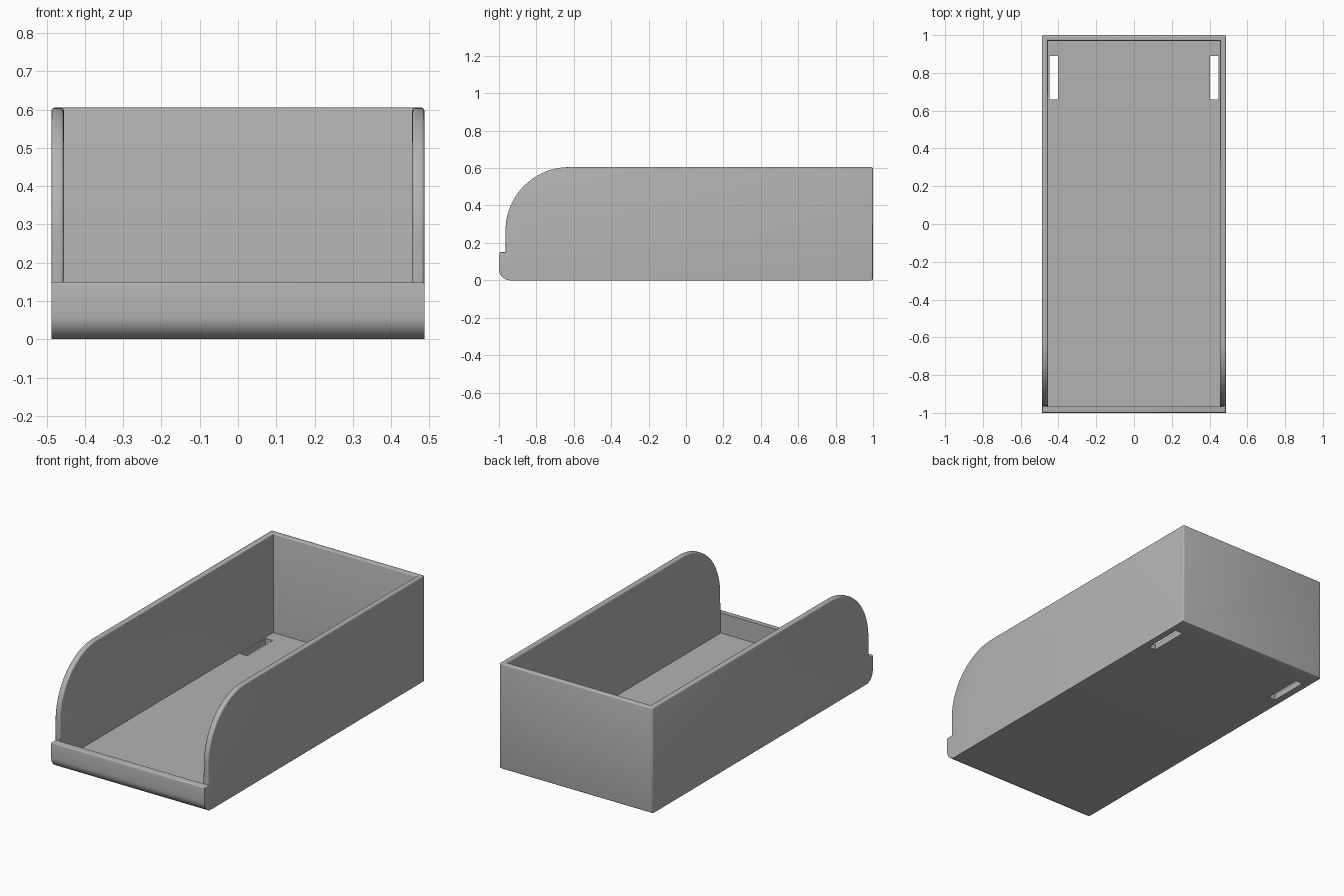
import bpy, bmesh
from math import sin, cos, pi

if "Cube" in bpy.data.objects:
    bpy.data.objects.remove(bpy.data.objects["Cube"])

HALF_W, INNER_W = 0.487, 0.455
WALL_FRONT, LIP_TOP, TOP, FLOOR = -0.965, 0.15, 0.605, 0.035

grey = bpy.data.materials.new("plain_grey")
grey.use_nodes = True
grey.diffuse_color = (0.45, 0.45, 0.45, 1)
grey.node_tree.nodes["Principled BSDF"].inputs["Base Color"].default_value = grey.diffuse_color


def arc(cy, cz, r, start, end, steps):
    angles = [start + (end - start) * i / steps for i in range(steps + 1)]
    return [(cy + r * cos(a), cz + r * sin(a)) for a in angles]


def extrude_profile(name, points, x0, x1):
    """Solid made by sweeping a (y, z) outline along x."""
    bm = bmesh.new()
    face = bm.faces.new([bm.verts.new((x0, y, z)) for y, z in points])
    result = bmesh.ops.extrude_face_region(bm, geom=[face])
    moved = [v for v in result["geom"] if isinstance(v, bmesh.types.BMVert)]
    bmesh.ops.translate(bm, verts=moved, vec=(x1 - x0, 0, 0))
    bmesh.ops.recalc_face_normals(bm, faces=bm.faces)
    mesh = bpy.data.meshes.new(name)
    bm.to_mesh(mesh)
    bm.free()
    obj = bpy.data.objects.new(name, mesh)
    bpy.context.collection.objects.link(obj)
    mesh.materials.append(grey)
    return obj


def cut_box(obj, x0, x1, y0, y1, z0, z1):
    """Subtract a box and discard the cutter."""
    cutter = extrude_profile("cutter", [(y0, z0), (y1, z0), (y1, z1), (y0, z1)], x0, x1)
    cutter.hide_render = True
    mod = obj.modifiers.new("cut", "BOOLEAN")
    mod.operation, mod.solver, mod.object = "DIFFERENCE", "EXACT", cutter
    bpy.context.view_layer.objects.active = obj
    bpy.ops.object.modifier_apply(modifier=mod.name)
    bpy.data.objects.remove(cutter)


# Side outline: rounded lower lip, step, large shoulder curve, square back
outline = arc(-0.94, 0.06, 0.06, 1.5 * pi, pi, 10)
outline += [(-1, LIP_TOP), (WALL_FRONT, LIP_TOP)]
outline += arc(WALL_FRONT + 0.34, TOP - 0.34, 0.34, pi, pi / 2, 24)
outline += [(1, TOP), (1, 0)]
tray = extrude_profile("open_front_tray", outline, -HALF_W, HALF_W)

# Hollow interior
cut_box(tray, -INNER_W, INNER_W, WALL_FRONT, 0.97, FLOOR, 1)

# Softened rims and back corners
bm = bmesh.new()
bm.from_mesh(tray.data)
bmesh.ops.remove_doubles(bm, verts=bm.verts, dist=0.0001)
rims = []
for e in bm.edges:
    if len(e.link_faces) != 2 or e.calc_face_angle_signed() < 0.6:
        continue
    upper = all(v.co.z > LIP_TOP - 0.001 for v in e.verts)
    back = all(v.co.y > 0.99 and abs(v.co.x) > 0.48 for v in e.verts)
    if upper or back:
        rims.append(e)
bmesh.ops.bevel(bm, geom=rims, offset=0.008, segments=3, profile=0.5,
                affect="EDGES", clamp_overlap=True)
bm.to_mesh(tray.data)
bm.free()

# Two slots through the floor near the back
for x0, x1 in ((-0.447, -0.402), (0.402, 0.447)):
    cut_box(tray, x0, x1, 0.66, 0.89, -0.1, 0.1)

bpy.ops.object.select_all(action="DESELECT")
tray.select_set(True)
bpy.context.view_layer.objects.active = tray
bpy.ops.object.shade_smooth_by_angle(angle=0.6)
